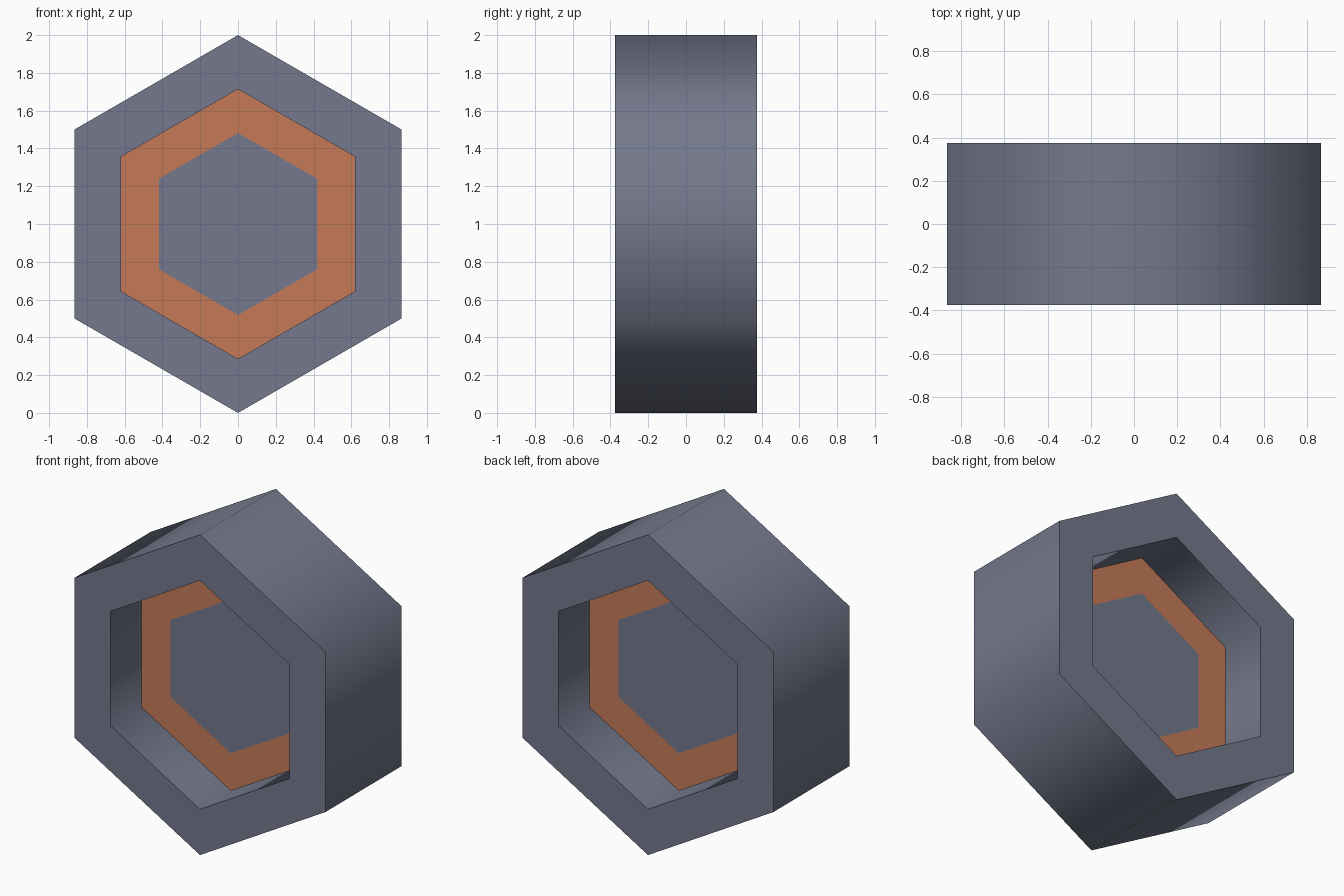
import bpy, bmesh, math

if "Cube" in bpy.data.objects:
    bpy.data.objects.remove(bpy.data.objects["Cube"])

SIDES = 6
OUTER, RECESS, CENTRE = 1.0, 0.714, 0.4815   # corner radii
HALF, FLOOR = 0.375, 0.07                    # half depth of frame and of inner web


def material(name, rgb):
    m = bpy.data.materials.new(name)
    m.diffuse_color = (*rgb, 1)
    m.use_nodes = True
    m.node_tree.nodes["Principled BSDF"].inputs["Base Color"].default_value = m.diffuse_color
    return m


grey = material("slate grey", (0.175, 0.191, 0.262))
orange = material("copper orange", (0.56, 0.195, 0.098))

bm = bmesh.new()


def ring(radius, y):
    # hexagon standing on a corner, in the xz plane
    return [bm.verts.new((radius * math.sin(i * math.tau / SIDES), y,
                          1 + radius * math.cos(i * math.tau / SIDES)))
            for i in range(SIDES)]


# Section from front centre, over the rim, to back centre
section = [(CENTRE, -FLOOR), (RECESS, -FLOOR), (RECESS, -HALF), (OUTER, -HALF),
           (OUTER, HALF), (RECESS, HALF), (RECESS, FLOOR), (CENTRE, FLOOR)]
rings = [ring(r, y) for r, y in section]

# Bands between neighbouring rings; first and last are the orange borders
for k, (a, b) in enumerate(zip(rings, rings[1:])):
    for i in range(SIDES):
        j = (i + 1) % SIDES
        f = bm.faces.new((a[i], a[j], b[j], b[i]))
        f.material_index = 1 if k in (0, len(rings) - 2) else 0
        f.smooth = section[k][0] == section[k + 1][0]   # walls are shaded round

# Grey centre panels
bm.faces.new(rings[0])
bm.faces.new(rings[-1])
bmesh.ops.recalc_face_normals(bm, faces=bm.faces)

# Crisp rims where walls meet flat faces
for e in bm.edges:
    e.smooth = all(f.smooth for f in e.link_faces)

mesh = bpy.data.meshes.new("hexagonal_frame")
bm.to_mesh(mesh)
bm.free()
mesh.materials.append(grey)
mesh.materials.append(orange)
bpy.context.collection.objects.link(bpy.data.objects.new("hexagonal_frame", mesh))
